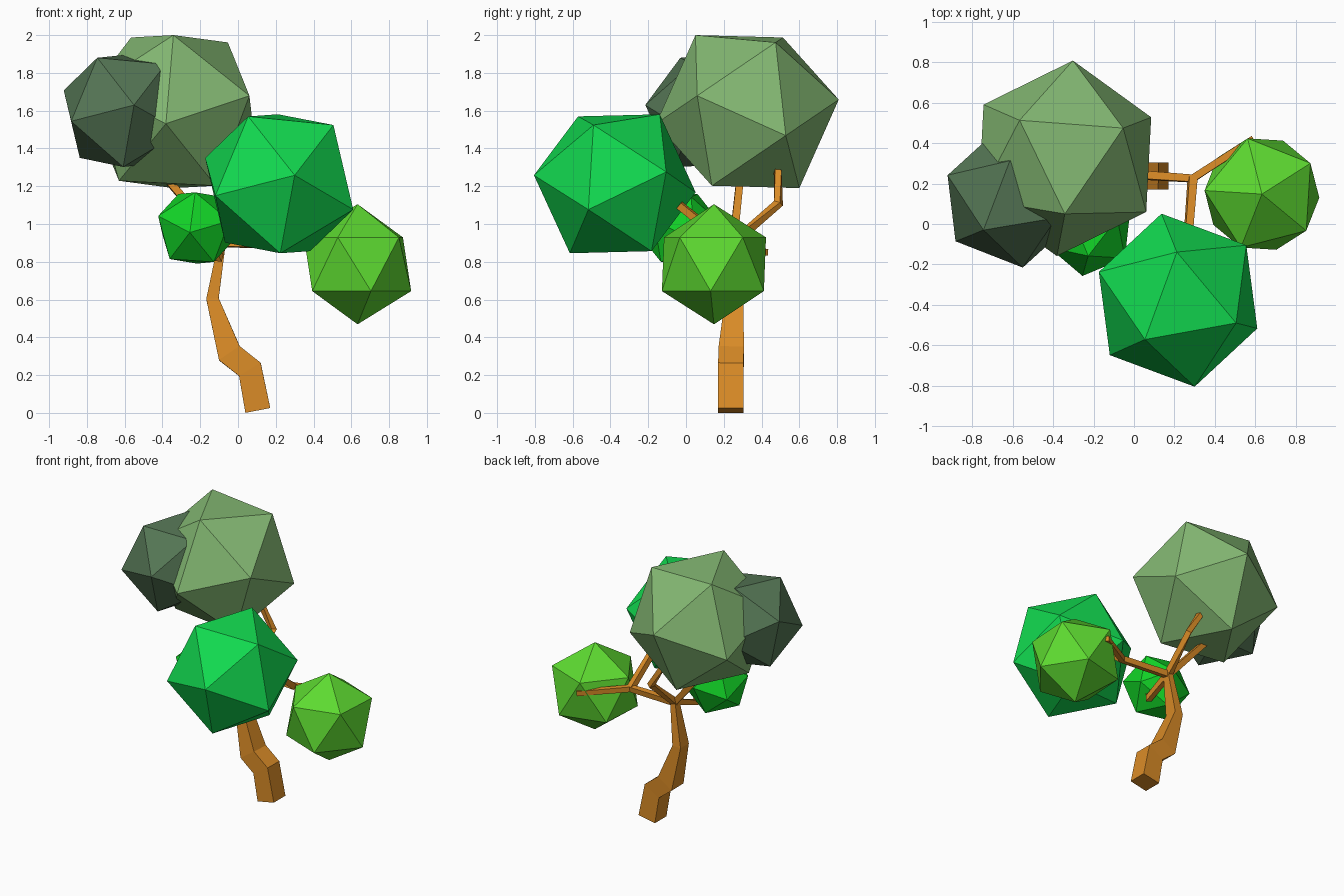
import bpy, bmesh
from mathutils import Vector, Matrix

if "Cube" in bpy.data.objects:
    bpy.data.objects.remove(bpy.data.objects["Cube"])


def material(name, rgb):
    m = bpy.data.materials.new(name)
    m.diffuse_color = (*rgb, 1)
    m.use_nodes = True
    m.node_tree.nodes["Principled BSDF"].inputs["Base Color"].default_value = m.diffuse_color
    return m


def add_object(name, bm, mat):
    bmesh.ops.recalc_face_normals(bm, faces=bm.faces[:])
    me = bpy.data.meshes.new(name)
    bm.to_mesh(me)
    bm.free()
    me.materials.append(mat)
    ob = bpy.data.objects.new(name, me)
    bpy.context.collection.objects.link(ob)
    return ob


def frame(a, b):
    x = a.normalized()
    z = a.cross(b).normalized()
    return Matrix((x, z.cross(x), z)).transposed()


def leaf_ball(name, center, a, b, rgb):
    """Icosahedron with one corner at center + a and a neighbouring one towards b."""
    a, b = Vector(a), Vector(b)
    bm = bmesh.new()
    bmesh.ops.create_icosphere(bm, subdivisions=1, radius=1)
    bm.edges.ensure_lookup_table()
    p, q = (v.co.copy() for v in bm.edges[0].verts)
    rot = frame(a, b) @ frame(p, q).transposed()
    for v in bm.verts:
        v.co = rot @ v.co.normalized() * a.length + Vector(center)
    add_object(name, bm, material(name + "_green", rgb))


def limb(name, points, sizes, mat, side=(0, 1, 0)):
    """Square tube along points; sizes are half widths (across, along side)."""
    pts = [Vector(p) for p in points]
    bm = bmesh.new()
    rings = []
    for i, (p, (w, d)) in enumerate(zip(pts, sizes)):
        t = Vector()
        if i > 0:
            t += (p - pts[i - 1]).normalized()
        if i < len(pts) - 1:
            t += (pts[i + 1] - p).normalized()
        t.normalize()
        s = Vector(side)
        s = (s - t * s.dot(t)).normalized()
        n = t.cross(s)
        rings.append([bm.verts.new(p + n * w * u + s * d * v)
                      for u, v in ((1, 1), (-1, 1), (-1, -1), (1, -1))])
    for r0, r1 in zip(rings, rings[1:]):
        for k in range(4):
            j = (k + 1) % 4
            bm.faces.new((r0[k], r0[j], r1[j], r1[k]))
    bm.faces.new(rings[0])
    bm.faces.new(rings[-1])
    add_object(name, bm, mat)


# Trunk
bark = material("bark", (0.70, 0.26, 0.02))
fork = (-0.085, 0.25, 0.90)
limb("trunk",
     [(0.105, 0.237, 0.013), (0.063, 0.237, 0.23), (-0.045, 0.24, 0.315),
      (-0.135, 0.255, 0.605), fork],
     [(0.067, 0.067), (0.067, 0.067), (0.066, 0.067), (0.033, 0.048), (0.02, 0.025)], bark)

# Branches
side_fork = (0.29, 0.225, 0.89)
branches = {
    "side_branch": [fork, side_fork, (0.59, 0.42, 0.85)],
    "side_twig": [side_fork, (0.27, -0.035, 1.10)],
    "back_branch": [fork, (-0.06, 0.49, 1.11), (-0.16, 0.485, 1.28)],
    "upper_branch": [fork, (-0.37, 0.285, 1.23)],
    "front_branch": [fork, (-0.10, 0.03, 0.82), (-0.14, -0.02, 0.92)],
}
for name, path in branches.items():
    sizes = [(0.021 - 0.002 * i,) * 2 for i in range(len(path))]
    limb(name, path, sizes, bark, side=(0.2, 0.15, 1))

# Foliage
leaf_ball("crown_foliage", (-0.342, 0.325, 1.595),
          (0, -0.275, 0.405), (0.40, -0.265, 0.085), (0.23, 0.48, 0.17))
leaf_ball("dark_foliage", (-0.611, 0.127, 1.598),
          (-0.134, -0.157, 0.282), (0.056, -0.337, 0.037), (0.09, 0.18, 0.09))
leaf_ball("small_foliage", (-0.222, -0.036, 0.979),
          (-0.033, -0.221, -0.024), (-0.146, -0.062, -0.172), (0.006, 0.66, 0.02))
leaf_ball("front_foliage", (0.218, -0.377, 1.213),
          (0.082, -0.428, 0.045), (-0.168, -0.191, 0.362), (0.006, 0.70, 0.08))
leaf_ball("side_foliage", (0.633, 0.148, 0.787),
          (0, 0, 0.318), (0.244, 0.155, 0.142), (0.11, 0.70, 0.03))
